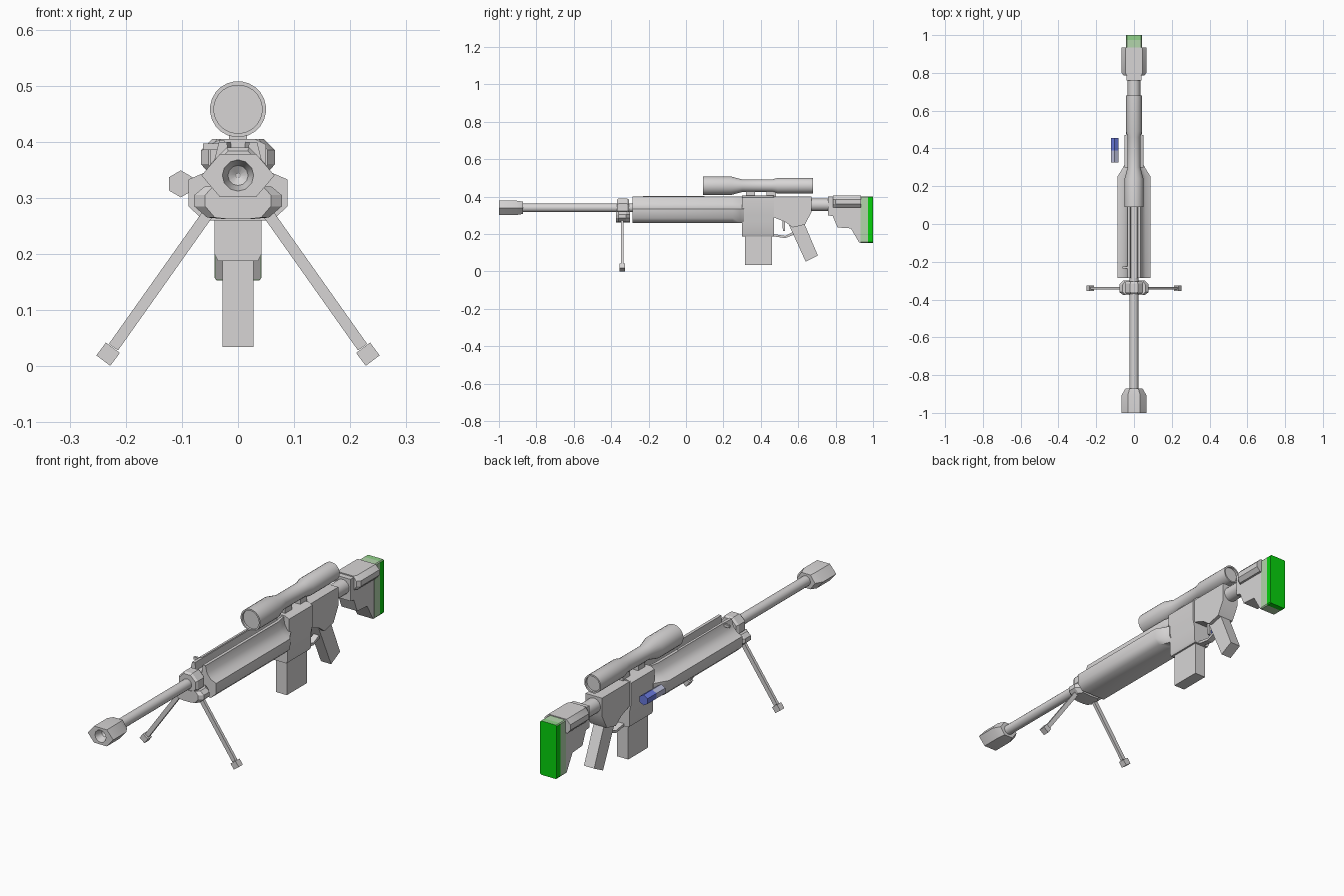
import bpy, bmesh, math
from mathutils import Vector

if "Cube" in bpy.data.objects:
    bpy.data.objects.remove(bpy.data.objects["Cube"])


def material(name, rgb):
    m = bpy.data.materials.new(name)
    m.diffuse_color = (*rgb, 1)
    m.use_nodes = True
    m.node_tree.nodes["Principled BSDF"].inputs["Base Color"].default_value = m.diffuse_color
    return m


GREY = material("grey", (0.68, 0.665, 0.665))
PALE_GREEN = material("pale_green", (0.45, 0.66, 0.41))
MID_GREEN = material("mid_green", (0.28, 0.64, 0.25))
GREEN = material("green", (0.002, 0.65, 0.004))
PALE_BLUE = material("pale_blue", (0.49, 0.51, 0.70))
BLUE = material("blue", (0.14, 0.19, 0.72))


def loft(name, rings, mat=GREY, smooth=30):
    """Skin a list of equal-length 3D rings and cap both ends."""
    bm = bmesh.new()
    rows = [[bm.verts.new(p) for p in ring] for ring in rings]
    n = len(rows[0])
    for a, b in zip(rows, rows[1:]):
        for i in range(n):
            j = (i + 1) % n
            bm.faces.new((a[i], a[j], b[j], b[i]))
    bm.faces.new(rows[0])
    bm.faces.new(rows[-1])
    bmesh.ops.recalc_face_normals(bm, faces=bm.faces[:])
    mesh = bpy.data.meshes.new(name)
    bm.to_mesh(mesh)
    bm.free()
    mesh.materials.append(mat)
    ob = bpy.data.objects.new(name, mesh)
    bpy.context.collection.objects.link(ob)
    bpy.ops.object.select_all(action='DESELECT')
    ob.select_set(True)
    bpy.context.view_layer.objects.active = ob
    bpy.ops.object.shade_smooth_by_angle(angle=math.radians(smooth))
    return ob


def recolour(ob, mat, rule):
    """Give a second material to the faces whose normal fits the rule."""
    ob.data.materials.append(mat)
    for p in ob.data.polygons:
        if rule(p.normal):
            p.material_index = 1


def slab(name, profile, half, mat=GREY):
    """Side profile (y, z) extruded symmetrically across x."""
    return loft(name, [[(x, y, z) for y, z in profile] for x in (-half, half)], mat)


def prism(name, section, stations, mat=GREY, smooth=30):
    """Mirrored half section (x, z) swept along y; stations are (y, x scale)."""
    full = section + [(-x, z) for x, z in reversed(section)]
    return loft(name, [[(x * s, y, z) for x, z in full] for y, s in stations], mat, smooth)


def box(name, x, y, z, mat=GREY):
    ring = [(y[0], z[0]), (y[1], z[0]), (y[1], z[1]), (y[0], z[1])]
    return loft(name, [[(a, b, c) for b, c in ring] for a in x], mat)


def lathe(name, profile, x=0, z=0.34, n=24, mat=GREY):
    """Turned part along y; profile is (y, radius)."""
    return loft(name, [[(x + r * math.cos(math.tau * (i + .5) / n), y,
                         z + r * math.sin(math.tau * (i + .5) / n)) for i in range(n)]
                       for y, r in profile], mat)


def bar(name, a, b, w, d):
    """Square bar in the x-z plane, width w, depth d along y."""
    a, b = Vector(a), Vector(b)
    side = (b - a).cross(Vector((0, 1, 0))).normalized() * w / 2
    dep = Vector((0, d / 2, 0))
    return loft(name, [[p + side + dep, p - side + dep, p - side - dep, p + side - dep]
                       for p in (a, b)])


# Barrel and hollow muzzle brake
lathe("barrel", [(-0.92, .023), (0.31, .023)], n=16)


def brake_ring(y, rx, rz, flat):
    pts = []
    for i in range(12):
        a = math.tau * i / 12
        k = math.cos(math.pi / 6) if flat and i % 2 else 1
        pts.append((rx * k * math.cos(a), y, 0.34 + rz * k * math.sin(a)))
    return pts


loft("muzzle_brake", [brake_ring(-.955, .004, .004, False), brake_ring(-.965, .018, .018, False),
                      brake_ring(-1, .028, .028, False), brake_ring(-1, .065, .044, True),
                      brake_ring(-.905, .065, .044, True), brake_ring(-.872, .046, .038, True)])

# Handguard with concave shoulders and a slot along its top
prism("handguard", [(.015, .365), (.02, .40), (.034, .40), (.042, .368), (.06, .345),
                    (.088, .333), (.088, .285), (.062, .26)],
      [(-.285, 1), (.25, 1), (.29, .72), (.31, .6)], smooth=50)
box("handguard_rod", (-.034, -.024), (-.23, .10), (.385, .402))
box("rod_lug", (-.062, -.03), (-.235, -.225), (.385, .397))

# Bipod
lathe("bipod_clamp", [(-.37, .045), (-.36, .052), (-.315, .052), (-.305, .045)], z=.342, n=8)
prism("bipod_bracket", [(.03, .315), (.06, .32), (.078, .305), (.078, .285), (.055, .265),
                        (.02, .262)], [(-.375, .75), (-.36, 1), (-.32, 1), (-.30, .75)])
for s, label in ((-1, "left"), (1, "right")):
    bar("bipod_leg_" + label, (s * .035, -.34, .298), (s * .222, -.34, .034), .02, .014)
    bar("bipod_foot_" + label, (s * .223, -.34, .033), (s * .240, -.34, .010), .031, .03)

# Receiver and magazine
prism("receiver", [(.03, .405), (.05, .395), (.05, .30), (.042, .265), (.042, .20), (.036, .188)],
      [(.30, 1), (.47, 1)])
box("magazine", (-.028, .028), (.315, .46), (.034, .20))
slab("rear_receiver", [(.465, .40), (.67, .40), (.67, .315), (.635, .25), (.57, .235),
                       (.53, .265), (.465, .29)], .042)
slab("grip", [(.55, .25), (.635, .25), (.705, .085), (.64, .052), (.575, .195)], .026)
slab("trigger_guard", [(.465, .20), (.465, .188), (.53, .178), (.585, .20), (.58, .214),
                       (.53, .19)], .014)
slab("trigger", [(.515, .27), (.53, .27), (.528, .215), (.518, .215)], .006)

# Bolt handle, grey at the front end and blue towards the back
handle = lathe("bolt_handle", [(.325, .024), (.39, .024)], x=-.102, z=.325, n=6, mat=PALE_BLUE)
recolour(handle, GREY, lambda n: n.y < -.5)
lathe("bolt_tip", [(.39, .024), (.455, .024)], x=-.102, z=.325, n=6, mat=BLUE)

# Telescopic sight and mounts
lathe("scope", [(.10, .043), (.09, .043), (.09, .05), (.24, .05), (.30, .034), (.46, .034),
                (.49, .042), (.68, .042), (.68, .035), (.67, .035)], z=.458)
for i, y in enumerate((.32, .43)):
    box(f"scope_mount_{i + 1}", (-.016, .016), (y, y + .05), (.39, .435))

# Stock
lathe("buffer_tube", [(.66, .034), (.80, .034)], z=.356, n=16)
slab("stock_body", [(.76, .40), (.935, .40), (.935, .155), (.925, .155), (.882, .23),
                    (.81, .235), (.785, .295), (.76, .30)], .04)
prism("cheek_piece", [(.046, .405), (.066, .385), (.066, .36), (.05, .342)],
      [(.785, .8), (.80, 1), (.935, 1)])


# Butt pad, fading from pale to full green and paler on top
def pad(name, y0, y1, mat):
    return prism(name, [(.038, .401), (.042, .397), (.042, .158), (.038, .153)],
                 [(y0, 1), (y1, 1)], mat)


pad("butt_pad_base", .932, .974, PALE_GREEN)
recolour(pad("butt_pad", .974, 1.0, GREEN), MID_GREEN, lambda n: n.z > .5)
